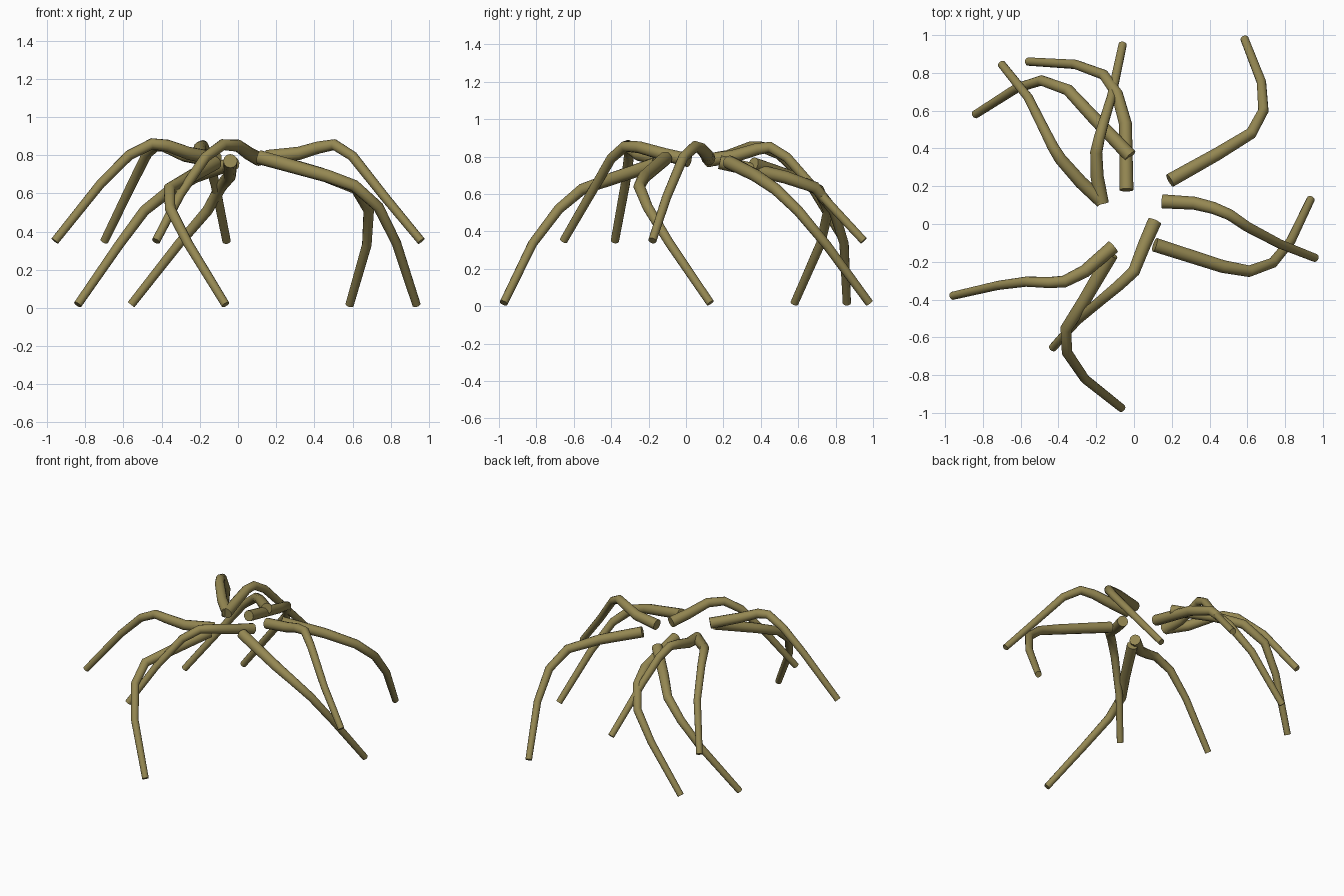
import bpy

# one flat colour for everything
mat = bpy.data.materials.new("olive_brown")
mat.diffuse_color = (0.30, 0.245, 0.085, 1)

R_BASE, R_TIP = 0.037, 0.022


def limb(name, pts):
    """Tapered 12-sided tube from the hub outward to the tip."""
    cu = bpy.data.curves.new(name, 'CURVE')
    cu.dimensions = '3D'
    cu.bevel_depth = 1.0
    cu.bevel_resolution = 4
    cu.use_fill_caps = True
    sp = cu.splines.new('POLY')
    sp.points.add(len(pts) - 1)
    for i, (p, c) in enumerate(zip(sp.points, pts)):
        p.co = (*c, 1)
        p.radius = R_BASE + (R_TIP - R_BASE) * i / (len(pts) - 1)
    ob = bpy.data.objects.new(name, cu)
    bpy.context.collection.objects.link(ob)
    bpy.ops.object.select_all(action='DESELECT')
    ob.select_set(True)
    bpy.context.view_layer.objects.active = ob
    bpy.ops.object.convert(target='MESH')
    ob = bpy.context.object
    ob.data.materials.clear()
    ob.data.materials.append(mat)
    bpy.ops.object.shade_smooth_by_angle(angle=0.7)


# long legs reaching the ground
limb("back_left_leg", [(-.02, .36, .76), (-.22, .57, .69), (-.35, .71, .62),
                       (-.49, .76, .51), (-.62, .72, .335), (-.84, .58, .017)])
limb("back_leg", [(-.04, .18, .77), (-.045, .53, .69), (-.09, .69, .635),
                  (-.16, .79, .51), (-.31, .845, .335), (-.56, .86, .017)])
limb("back_right_leg", [(.19, .23, .77), (.44, .37, .70), (.62, .48, .625),
                        (.685, .60, .51), (.675, .75, .33), (.585, .98, .017)])
limb("right_leg", [(.11, -.11, .79), (.47, -.225, .69), (.61, -.25, .64),
                   (.735, -.205, .53), (.83, -.09, .34), (.935, .13, .017)])
limb("front_leg", [(-.12, -.16, .76), (-.26, -.40, .68), (-.36, -.555, .625),
                   (-.355, -.68, .52), (-.26, -.82, .335), (-.065, -.975, .017)])

# short arched arms with raised tips
limb("left_arm", [(-.11, -.12, .78), (-.26, -.25, .81), (-.37, -.305, .85),
                  (-.45, -.31, .86), (-.57, -.305, .80), (-.72, -.325, .65),
                  (-.96, -.38, .35)])
limb("right_arm", [(.15, .12, .79), (.32, .11, .81), (.42, .085, .84), (.505, .05, .855),
                   (.60, -.015, .795), (.77, -.105, .58), (.96, -.18, .35)])
limb("back_left_arm", [(-.17, .12, .78), (-.28, .22, .80), (-.39, .345, .85),
                       (-.43, .41, .85), (-.475, .50, .81), (-.56, .67, .64),
                       (-.70, .845, .35)])
limb("back_arm", [(-.17, .11, .78), (-.195, .25, .80), (-.20, .38, .84), (-.185, .45, .85),
                  (-.16, .54, .795), (-.12, .67, .65), (-.06, .95, .35)])
limb("front_arm", [(.11, .015, .78), (.055, -.11, .81), (0, -.25, .85),
                   (-.08, -.325, .855), (-.17, -.40, .79), (-.30, -.51, .60),
                   (-.43, -.655, .35)])
